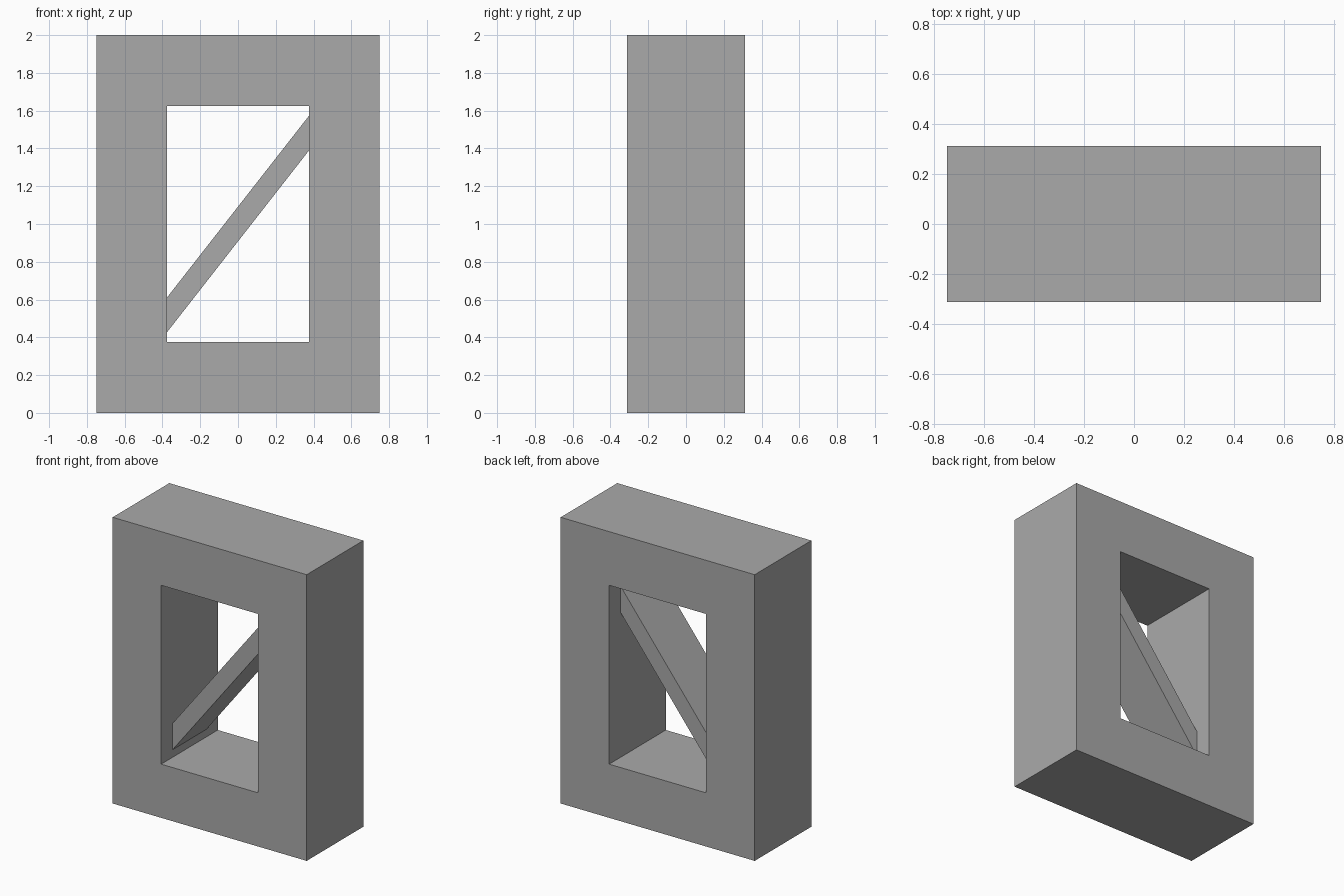
import bpy
import bmesh

if "Cube" in bpy.data.objects:
    bpy.data.objects.remove(bpy.data.objects["Cube"], do_unlink=True)

# Single plain grey material
GREY = (0.4, 0.4, 0.4, 1)
grey = bpy.data.materials.new("plain grey")
grey.use_nodes = True
grey.diffuse_color = GREY
grey.node_tree.nodes["Principled BSDF"].inputs["Base Color"].default_value = GREY


def add_object(name, bm):
    bmesh.ops.recalc_face_normals(bm, faces=bm.faces)
    mesh = bpy.data.meshes.new(name)
    bm.to_mesh(mesh)
    bm.free()
    mesh.materials.append(grey)
    obj = bpy.data.objects.new(name, mesh)
    bpy.context.collection.objects.link(obj)
    return obj


def rectangle(half_x, low, high):
    return [(-half_x, low), (half_x, low), (half_x, high), (-half_x, high)]


def ring_at(bm, profile, y):
    return [bm.verts.new((x, y, z)) for x, z in profile]


def bridge(bm, a, b):
    """Join two matching loops with a band of quads."""
    for i in range(len(a)):
        j = (i + 1) % len(a)
        bm.faces.new((a[i], a[j], b[j], b[i]))


# Rectangular frame with a through opening
half_depth = 0.3125
outer, inner = rectangle(0.75, 0, 2), rectangle(0.375, 0.375, 1.625)
bm = bmesh.new()
loops = [ring_at(bm, profile, y) for profile, y in (
    (outer, -half_depth), (outer, half_depth), (inner, half_depth), (inner, -half_depth))]
for i in range(4):
    bridge(bm, loops[i], loops[(i + 1) % 4])
add_object("frame", bm)

# Diagonal brace, recessed from both sides of the opening
brace_half_depth = 0.1875
profile = [(-0.375, 0.428), (0.375, 1.388), (0.375, 1.572), (-0.375, 0.612)]
bm = bmesh.new()
front = ring_at(bm, profile, -brace_half_depth)
back = ring_at(bm, profile, brace_half_depth)
bridge(bm, front, back)
bm.faces.new(front)
bm.faces.new(back)
add_object("diagonal_brace", bm)
